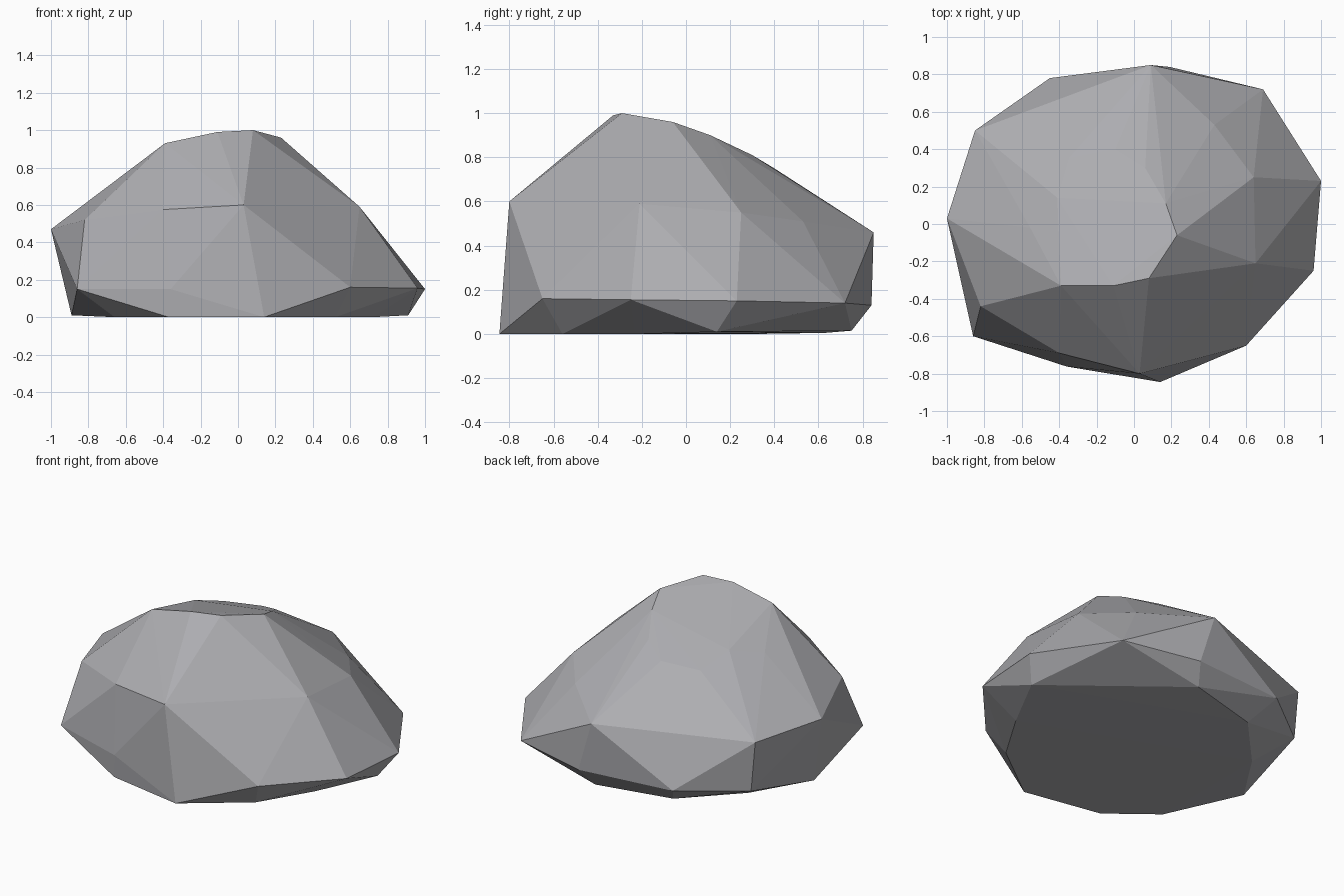
import bpy, bmesh

# Rock: faceted boulder, the convex skin around a few rings of corner points
base = [(0.91, 0.14, 0.01), (0.13, 0.75, 0.015), (-0.35, 0.63, 0.005), (-0.66, 0.3, 0.0),
        (-0.89, -0.05, 0.01), (-0.66, -0.52, 0.0), (-0.37, -0.75, 0.0), (0.14, -0.845, 0.0),
        (0.52, -0.56, 0.0), (0.72, -0.23, 0.0)]
skirt = [(1.0, 0.23, 0.15), (0.69, 0.72, 0.14), (0.19, 0.84, 0.13), (-0.45, 0.78, 0.14),
         (-0.82, 0.5, 0.13), (-0.86, -0.6, 0.15), (-0.36, -0.762, 0.15),
         (0.6, -0.65, 0.16), (0.96, -0.25, 0.155)]
middle = [(0.64, 0.25, 0.55), (0.43, 0.53, 0.51), (0.09, 0.85, 0.46), (-0.85, 0.5, 0.455),
          (-1.0, 0.03, 0.47), (-0.82, -0.44, 0.52), (-0.4, -0.69, 0.575),
          (0.03, -0.8, 0.6), (0.65, -0.21, 0.59)]
crown = [(0.06, 0.3, 0.81), (-0.1, 0.4, 0.75), (-0.35, 0.35, 0.735), (-0.41, 0.14, 0.805),
         (-0.555, -0.02, 0.766), (-0.39, -0.33, 0.93), (-0.11, -0.33, 0.99),
         (0.08, -0.29, 1.0), (0.23, -0.06, 0.96), (0.17, 0.11, 0.9)]

bm = bmesh.new()
for p in base + skirt + middle + crown:
    bm.verts.new(p)
res = bmesh.ops.convex_hull(bm, input=list(bm.verts))
junk = {e for e in res["geom_interior"] + res["geom_unused"] if isinstance(e, bmesh.types.BMVert)}
bmesh.ops.delete(bm, geom=list(junk), context='VERTS')
bmesh.ops.recalc_face_normals(bm, faces=list(bm.faces))

mesh = bpy.data.meshes.new("rock")
bm.to_mesh(mesh)
bm.free()

# Single stone grey, flat faces
stone = bpy.data.materials.new("stone grey")
stone.diffuse_color = (0.42, 0.42, 0.44, 1)
mesh.materials.append(stone)
rock = bpy.data.objects.new("rock", mesh)
bpy.context.collection.objects.link(rock)
